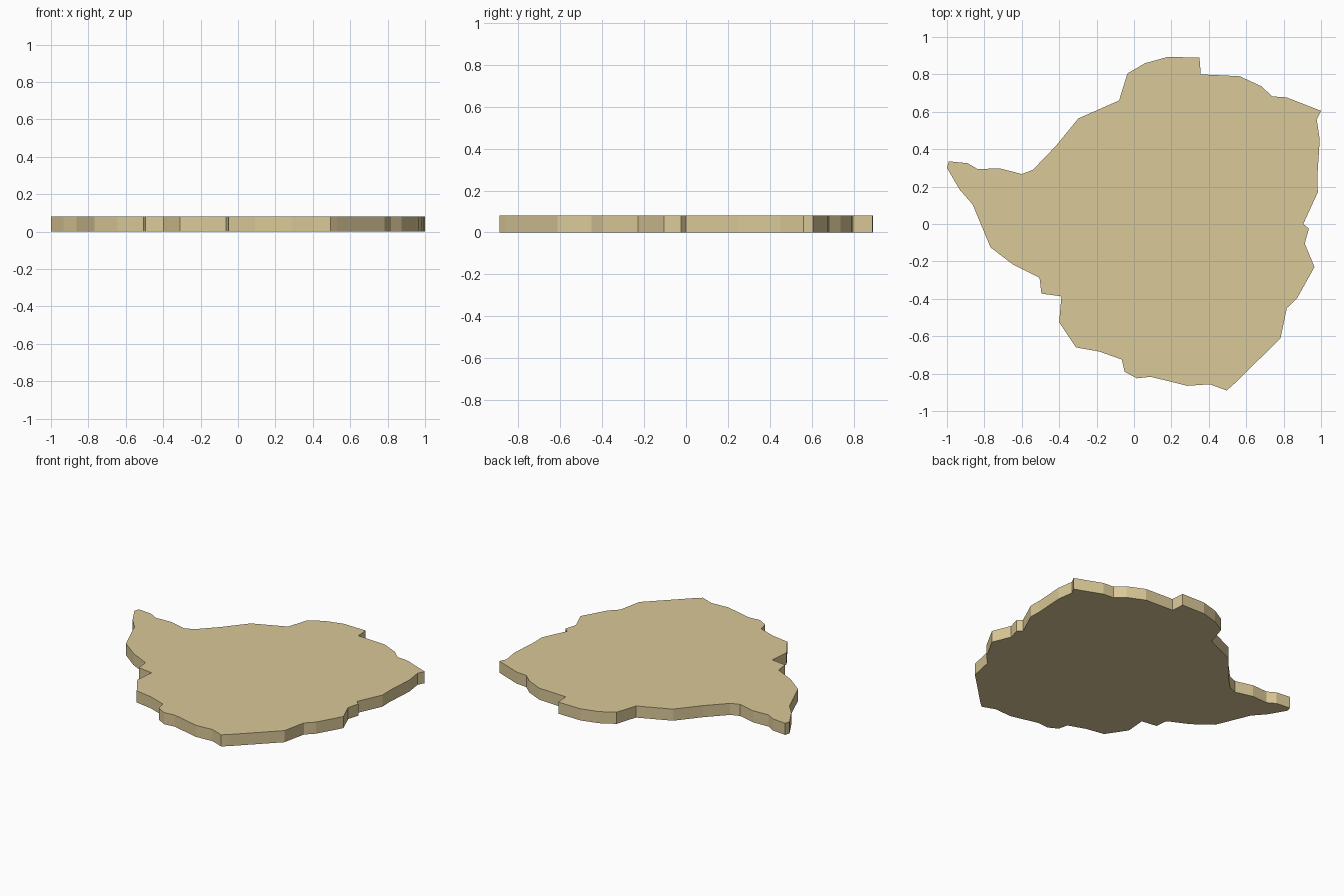
import bpy, bmesh

HEIGHT = 0.08

# Outline of the plate seen from above, clockwise from the left tip
outline = [
    # upper left edge
    (-1.0, .30), (-.99, .335), (-.89, .325), (-.835, .293), (-.72, .298),
    (-.60, .267), (-.54, .29), (-.42, .415), (-.297, .565), (-.08, .66),
    # top edge
    (-.035, .805), (.06, .86), (.18, .893), (.35, .89), (.357, .80),
    (.565, .79), (.68, .737), (.74, .682), (.815, .677), (1.0, .605),
    # right edge
    (.977, .56), (.993, .45), (.98, .25), (.983, .17), (.905, 0),
    (.935, -.025), (.913, -.105), (.965, -.23), (.873, -.395),
    (.817, -.45), (.783, -.612),
    # bottom edge
    (.53, -.86), (.495, -.89), (.405, -.857), (.285, -.865), (.09, -.817),
    (.015, -.825), (-.05, -.79), (-.065, -.725), (-.185, -.682), (-.31, -.66),
    # lower left edge
    (-.40, -.525), (-.388, -.387), (-.495, -.372), (-.505, -.287),
    (-.645, -.218), (-.767, -.125), (-.863, .105), (-.933, .185),
]

# Flat map plate: outline face extruded upwards
bm = bmesh.new()
base = bm.faces.new([bm.verts.new((x, y, 0)) for x, y in outline])
top = bmesh.ops.extrude_face_region(bm, geom=[base], use_keep_orig=True)
verts = [g for g in top["geom"] if isinstance(g, bmesh.types.BMVert)]
bmesh.ops.translate(bm, verts=verts, vec=(0, 0, HEIGHT))
bmesh.ops.recalc_face_normals(bm, faces=bm.faces)
mesh = bpy.data.meshes.new("map_plate")
bm.to_mesh(mesh)
bm.free()
plate = bpy.data.objects.new("map_plate", mesh)
bpy.context.collection.objects.link(plate)

# Sand colour
sand = bpy.data.materials.new("sand")
sand.diffuse_color = (0.70, 0.58, 0.31, 1)
mesh.materials.append(sand)
